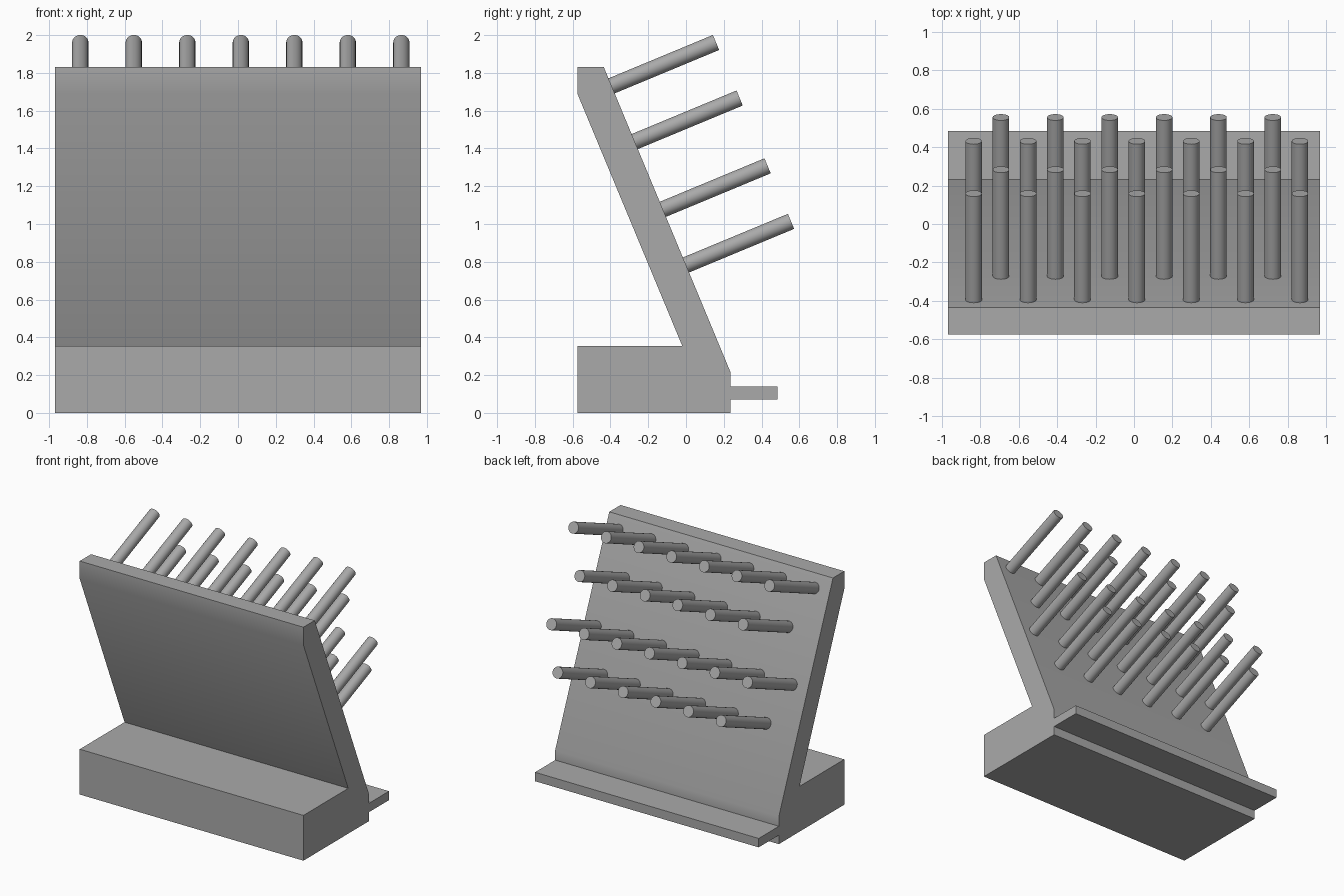
import bpy
import math
from mathutils import Vector

cube = bpy.data.objects.get("Cube")
if cube:
    bpy.data.objects.remove(cube, do_unlink=True)

# One plain grey for the whole rack
grey = bpy.data.materials.new("plain grey")
grey.use_nodes = True
color = (0.4, 0.4, 0.4, 1)
grey.diffuse_color = color
grey.node_tree.nodes["Principled BSDF"].inputs["Base Color"].default_value = color


def finish(obj, name):
    obj.name = name
    obj.data.materials.append(grey)
    bpy.ops.object.select_all(action="DESELECT")
    obj.select_set(True)
    bpy.context.view_layer.objects.active = obj
    bpy.ops.object.shade_smooth_by_angle(angle=math.radians(30))


# Stand: side profile (y, z) of foot, drip ledge and leaning board, extruded in x
HALF_WIDTH = 0.97
profile = [(-0.575, 0), (0.235, 0), (0.235, 0.07), (0.485, 0.07),
           (0.485, 0.14), (0.235, 0.14), (0.235, 0.217), (-0.435, 1.83),
           (-0.575, 1.83), (-0.575, 1.69), (-0.02, 0.355), (-0.575, 0.355)]
n = len(profile)
verts = [(x, y, z) for x in (-HALF_WIDTH, HALF_WIDTH) for y, z in profile]
faces = [list(range(n))[::-1], list(range(n, n * 2))]
faces += [(i, (i + 1) % n, (i + 1) % n + n, i + n) for i in range(n)]
mesh = bpy.data.meshes.new("stand")
mesh.from_pydata(verts, [], faces)
mesh.update()
stand = bpy.data.objects.new("stand", mesh)
bpy.context.collection.objects.link(stand)
finish(stand, "stand")

# Pegs: staggered rows standing square to the board's back
RADIUS, LENGTH, SPACING = 0.043, 0.62, 0.2833
direction = Vector((0, 1.613, 0.67)).normalized()
tilt = direction.to_track_quat("Z", "X").to_euler()
rows = [("top", 7, -0.835, 0.159, 1.961), ("upper", 6, -0.693, 0.284, 1.667),
        ("lower", 7, -0.835, 0.432, 1.308), ("bottom", 6, -0.693, 0.556, 1.014)]
for row, count, start, tip_y, tip_z in rows:
    for i in range(count):
        tip = Vector((start + i * SPACING, tip_y, tip_z))
        bpy.ops.mesh.primitive_cylinder_add(
            vertices=32, radius=RADIUS, depth=LENGTH,
            location=tip - direction * LENGTH / 2, rotation=tilt)
        finish(bpy.context.object, f"{row}_peg_{i + 1}")
